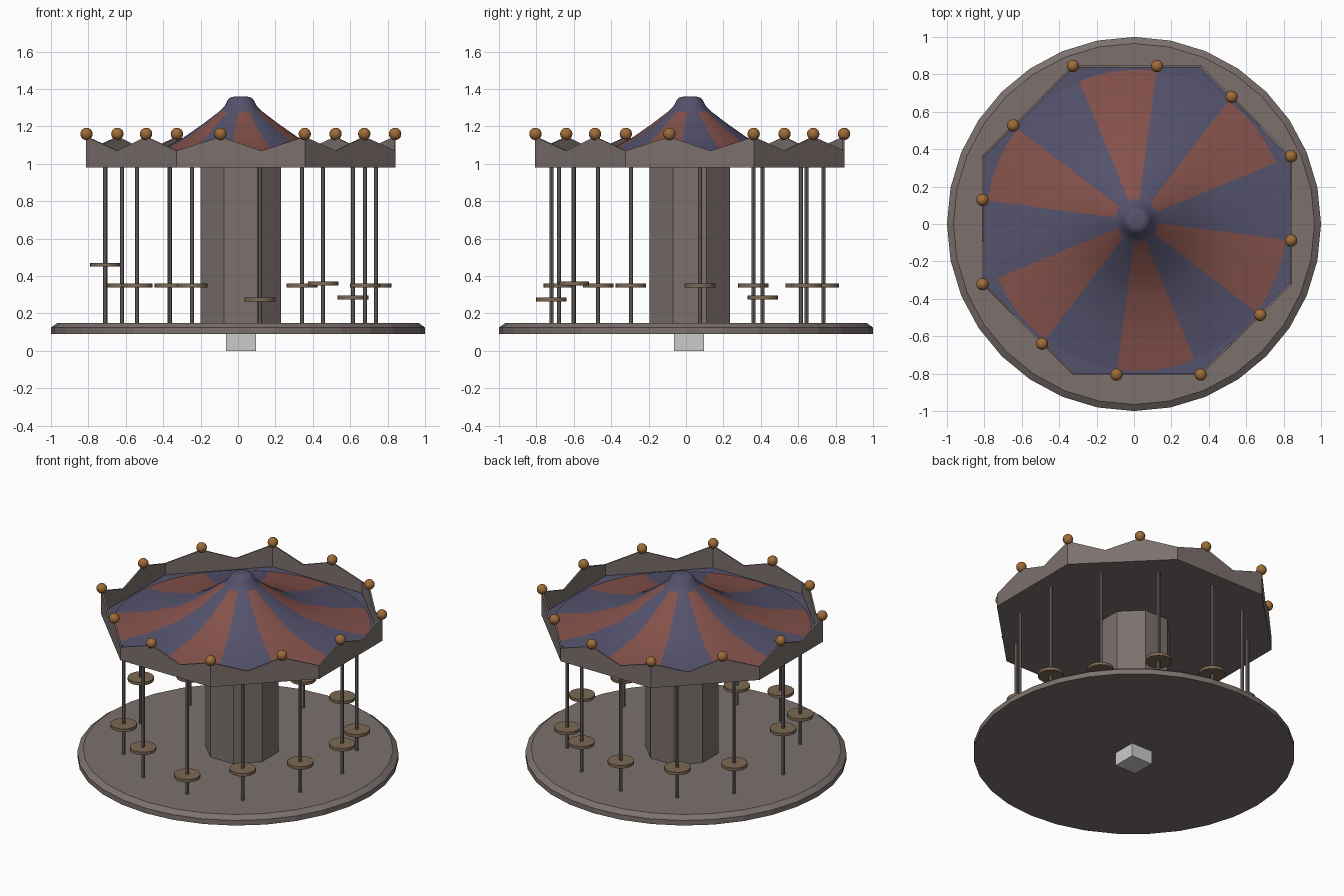
import bpy, bmesh
from math import radians, cos, sin, pi
from mathutils import Matrix

if "Cube" in bpy.data.objects:
    bpy.data.objects.remove(bpy.data.objects["Cube"])

CX, CY = 0.015, 0.02          # axis of the column and roof


def mat(name, r, g, b):
    m = bpy.data.materials.new(name)
    m.diffuse_color = (r, g, b, 1)
    m.use_nodes = True
    m.node_tree.nodes["Principled BSDF"].inputs["Base Color"].default_value = m.diffuse_color
    return m


GREY = mat("warm_grey", 0.20, 0.165, 0.155)
BLUE = mat("blue", 0.09, 0.085, 0.15)
RED = mat("red", 0.235, 0.083, 0.07)
GOLD = mat("gold", 0.35, 0.15, 0.04)
WOOD = mat("wood", 0.20, 0.14, 0.085)


def finish(name, bm, mats, smooth=None):
    bmesh.ops.recalc_face_normals(bm, faces=bm.faces)
    me = bpy.data.meshes.new(name)
    bm.to_mesh(me)
    bm.free()
    for m in mats:
        me.materials.append(m)
    ob = bpy.data.objects.new(name, me)
    bpy.context.collection.objects.link(ob)
    if smooth:
        bpy.ops.object.select_all(action='DESELECT')
        ob.select_set(True)
        bpy.context.view_layer.objects.active = ob
        bpy.ops.object.shade_smooth_by_angle(angle=radians(smooth))
    return ob


def lathe(name, profile, n, x, y, mats, phase=0.0, smooth=None, paint=None):
    """Spin (radius, z) points round a vertical axis and cap both ends."""
    bm = bmesh.new()
    rings = [[bm.verts.new((x + r * cos(phase + 2 * pi * i / n),
                            y + r * sin(phase + 2 * pi * i / n), z))
              for i in range(n)] for r, z in profile]
    for k in range(len(rings) - 1):
        a, b = rings[k], rings[k + 1]
        for i in range(n):
            j = (i + 1) % n
            f = bm.faces.new((a[i], a[j], b[j], b[i]))
            if paint:
                f.material_index = paint(k, i)
    bm.faces.new(rings[0])
    bm.faces.new(rings[-1])
    return finish(name, bm, mats, smooth)


# Foot block and round platform
bm = bmesh.new()
bmesh.ops.create_cube(bm, size=1, matrix=Matrix.Translation((CX, 0.015, 0.05))
                      @ Matrix.Diagonal((0.16, 0.16, 0.10, 1)))
finish("foot_block", bm, [])
lathe("platform", [(1.0, 0.09), (1.0, 0.125), (0.965, 0.15)], 32, 0, 0, [GREY])

# Octagonal centre column
P8 = radians(22.5)
lathe("centre_column", [(0.215 / cos(pi / 8), 0.15), (0.215 / cos(pi / 8), 0.985)],
      8, CX, CY, [GREY], P8)

# Octagonal roof deck: grey below, blue on top
deck = lathe("roof_deck", [(0.818 / cos(pi / 8), 0.98), (0.818 / cos(pi / 8), 0.995)],
             8, CX, CY, [GREY, BLUE], P8)
for p in deck.data.polygons:
    if p.normal.z > 0.5:
        p.material_index = 1

# Striped tent roof with knob
roof = [(0.805, 0.99), (0.805, 1.0), (0.6, 1.03), (0.41, 1.085), (0.30, 1.145),
        (0.20, 1.215), (0.115, 1.28), (0.085, 1.31), (0.07, 1.34), (0.055, 1.355),
        (0.035, 1.36)]
lathe("striped_roof", roof, 48, CX, CY, [BLUE, RED], P8, 40,
      lambda k, i: 1 if k < 6 and (i // 4) % 2 == 0 else 0)


# Zigzag valance following the octagon
def octagon_point(deg, apothem):
    off = (deg + 22.5) % 45 - 22.5
    r = apothem / cos(radians(off))
    return CX + r * cos(radians(deg)), CY + r * sin(radians(deg))


bm = bmesh.new()
loops = []
for k in range(24):
    a = 22.5 + 15 * k
    top = 1.145 if k % 2 == 0 else 1.07
    ox, oy = octagon_point(a, 0.828)
    ix, iy = octagon_point(a, 0.818)
    loops.append([bm.verts.new(c) for c in
                  ((ox, oy, 0.98), (ox, oy, top), (ix, iy, top), (ix, iy, 0.98))])
for k in range(24):
    a, b = loops[k], loops[(k + 1) % 24]
    for s in range(4):
        t = (s + 1) % 4
        bm.faces.new((a[s], b[s], b[t], a[t]))
finish("valance", bm, [GREY])

# Ball on each valance peak
for k in range(12):
    x, y = octagon_point(22.5 + 30 * k, 0.825)
    bm = bmesh.new()
    bmesh.ops.create_uvsphere(bm, u_segments=16, v_segments=10, radius=0.033,
                              matrix=Matrix.Translation((x, y, 1.16)))
    finish(f"ball_{k + 1}", bm, [GOLD], 40)

# Twelve poles, each with a round seat (x, y, seat height)
RIDES = [(0.738, 0.075, 0.35), (0.615, 0.41, 0.285), (0.342, 0.645, 0.35),
         (-0.02, 0.735, 0.35), (-0.365, 0.615, 0.35), (-0.62, 0.36, 0.35),
         (-0.71, -0.04, 0.46), (-0.54, -0.47, 0.35), (-0.245, -0.68, 0.35),
         (0.118, -0.72, 0.275), (0.455, -0.60, 0.36), (0.68, -0.295, 0.35)]
for k, (x, y, z) in enumerate(RIDES):
    lathe(f"pole_{k + 1}", [(0.011, 0.15), (0.011, 0.985)], 8, x, y, [GREY])
    lathe(f"seat_{k + 1}", [(0.082, z - 0.01), (0.082, z + 0.01)], 20, x, y, [WOOD], 0, 40)
